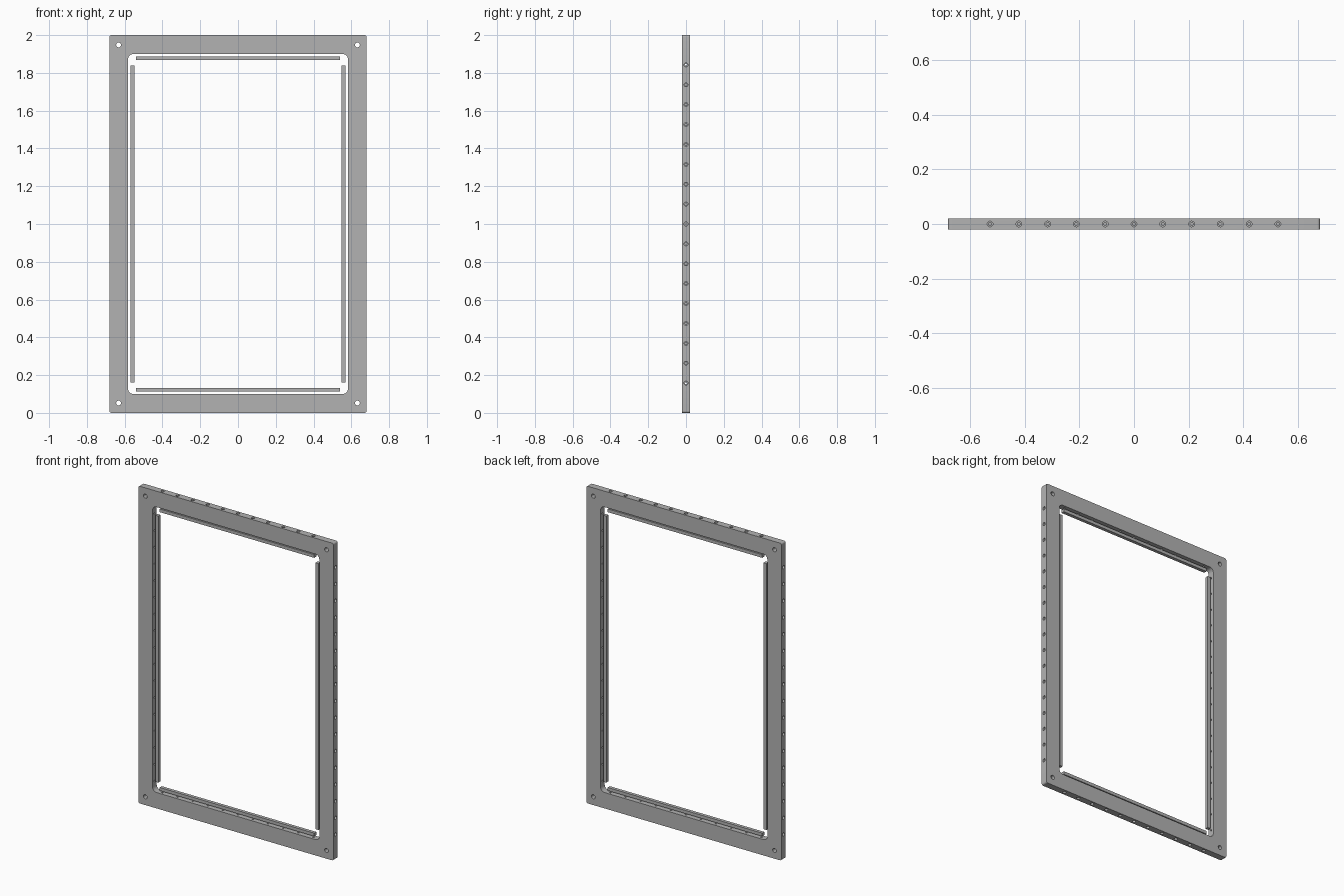
import bpy, bmesh
from math import cos, sin, pi
from mathutils import Matrix, Vector

if "Cube" in bpy.data.objects:
    bpy.data.objects.remove(bpy.data.objects["Cube"])

grey = bpy.data.materials.new("grey metal")
grey.use_nodes = True
grey.diffuse_color = (0.45, 0.45, 0.45, 1)
grey.node_tree.nodes["Principled BSDF"].inputs["Base Color"].default_value = grey.diffuse_color

HALF_W, HALF_H, HALF_D = 0.68, 1.0, 0.021
OPEN_W, OPEN_H = 0.582, 0.9
PITCH = 0.1053
CENTRE = Vector((0, 0, HALF_H))


def rounded_rect(half_w, half_h, radius, y):
    """Outline in the upright plane at depth y."""
    pts = []
    for q, (sx, sz) in enumerate(((1, 1), (-1, 1), (-1, -1), (1, -1))):
        for i in range(7):
            a = (q + i / 6) * pi / 2
            pts.append(CENTRE + Vector((sx * (half_w - radius) + radius * cos(a), y,
                                        sz * (half_h - radius) + radius * sin(a))))
    return pts


def circle(origin, axis, radius, distance, sides=20):
    """Circle round an axis, a given distance from the origin."""
    turn = axis.to_track_quat('Z', 'Y')
    return [origin + turn @ Vector((radius * cos(2 * pi * i / sides),
                                    radius * sin(2 * pi * i / sides), distance))
            for i in range(sides)]


def loft(bm, rings):
    """Closed solid through a row of matching rings."""
    rows = [[bm.verts.new(p) for p in ring] for ring in rings]
    n = len(rows[0])
    for a, b in zip(rows, rows[1:]):
        for i in range(n):
            bm.faces.new((a[i], a[(i + 1) % n], b[(i + 1) % n], b[i]))
    bm.faces.new(rows[0][::-1])
    bm.faces.new(rows[-1])


def make_object(name, bm):
    bmesh.ops.recalc_face_normals(bm, faces=bm.faces)
    mesh = bpy.data.meshes.new(name)
    bm.to_mesh(mesh)
    bm.free()
    mesh.materials.append(grey)
    obj = bpy.data.objects.new(name, mesh)
    bpy.context.collection.objects.link(obj)
    return obj


def cut(obj, bm):
    """Subtract a solid, then discard it."""
    cutter = make_object("cutter", bm)
    cutter.hide_render = True
    mod = obj.modifiers.new("cut", 'BOOLEAN')
    mod.operation, mod.solver, mod.object = 'DIFFERENCE', 'EXACT', cutter
    bpy.ops.object.select_all(action='DESELECT')
    bpy.context.view_layer.objects.active = obj
    obj.select_set(True)
    bpy.ops.object.modifier_apply(modifier=mod.name)
    bpy.data.objects.remove(cutter)


# Frame plate
bm = bmesh.new()
loft(bm, [rounded_rect(HALF_W, HALF_H, 0.01, y) for y in (-HALF_D, HALF_D)])
frame = make_object("frame", bm)

# Window opening and corner mounting holes
bm = bmesh.new()
loft(bm, [rounded_rect(OPEN_W, OPEN_H, 0.028, y) for y in (-0.1, 0.1)])
for sx in (-1, 1):
    for sz in (-1, 1):
        spot = CENTRE + Vector((sx * 0.632, 0, sz * 0.948))
        loft(bm, [circle(spot, Vector((0, 1, 0)), 0.013, d) for d in (-0.1, 0.1)])
cut(frame, bm)

# Stepped screw holes through all four edges
bm = bmesh.new()
for out, along, reach, inner, count in (
        (Vector((1, 0, 0)), Vector((0, 0, 1)), HALF_W, OPEN_W, 17),
        (Vector((0, 0, 1)), Vector((1, 0, 0)), HALF_H, OPEN_H, 11)):
    for side in (-1, 1):
        for i in range(count):
            spot = CENTRE + along * PITCH * (i - (count - 1) / 2)
            steps = ((0.0055, inner - 0.02), (0.0055, reach - 0.03),
                     (0.0105, reach - 0.03), (0.0105, reach + 0.02))
            loft(bm, [circle(spot, out * side, r, d, 16) for r, d in steps])
cut(frame, bm)
bpy.ops.object.shade_smooth_by_angle(angle=pi / 6)

# Clamping bars floating inside the opening
for name, size, offset in (
        ("left_bar", (0.021, 0.021, 1.68), (0.559, 0, 0)),
        ("right_bar", (0.021, 0.021, 1.68), (-0.559, 0, 0)),
        ("top_bar", (1.078, 0.021, 0.02), (0, 0, 0.878)),
        ("bottom_bar", (1.078, 0.021, 0.02), (0, 0, -0.878))):
    bm = bmesh.new()
    bmesh.ops.create_cube(bm, size=1, matrix=Matrix.Translation(CENTRE + Vector(offset))
                          @ Matrix.Diagonal((*size, 1)))
    make_object(name, bm)
